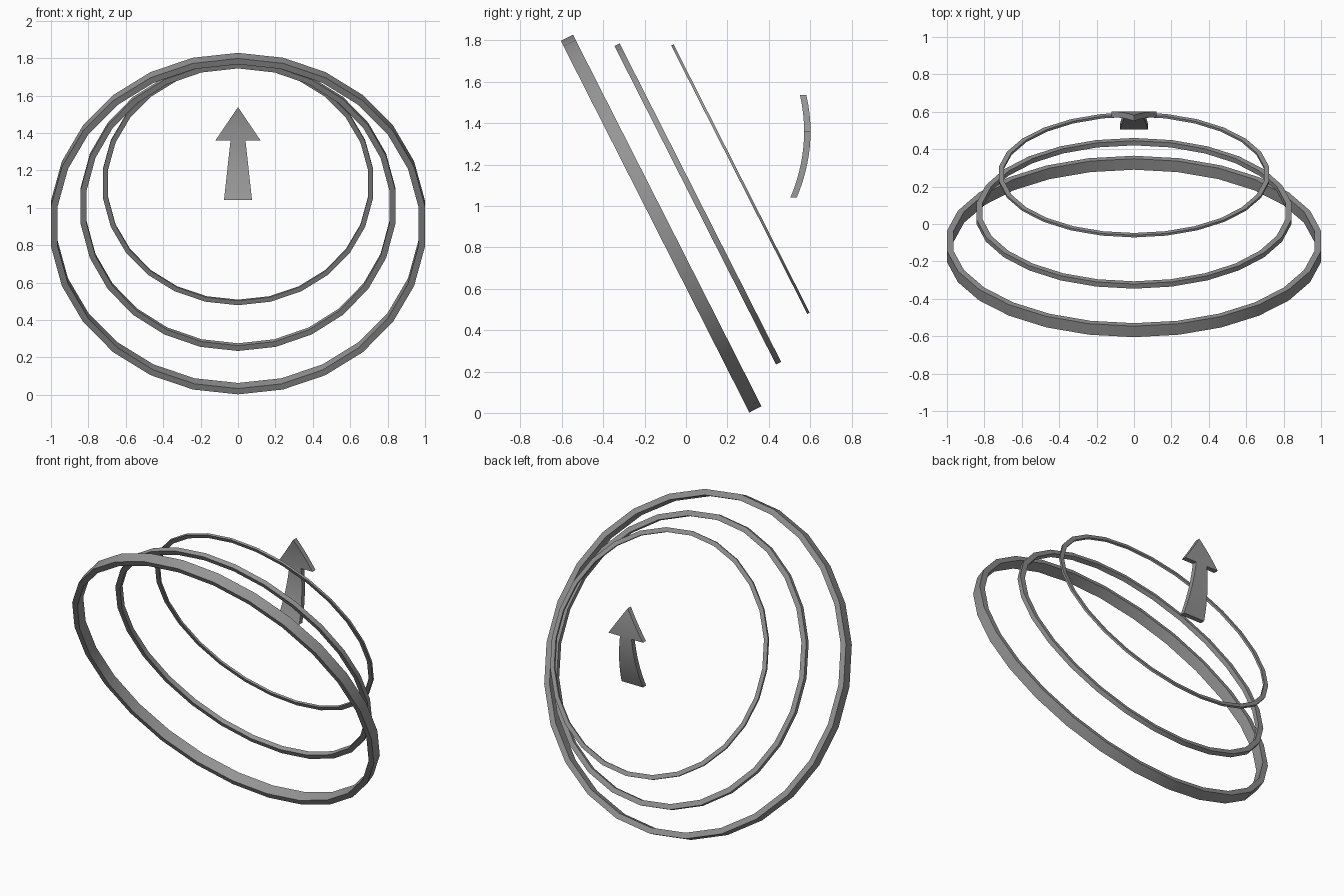
import bpy, bmesh, math
from mathutils import Matrix, Vector

if "Cube" in bpy.data.objects:
    bpy.data.objects.remove(bpy.data.objects["Cube"], do_unlink=True)

# Plain grey for every part
grey = bpy.data.materials.new("grey")
grey.use_nodes = True
grey.diffuse_color = (0.3, 0.3, 0.3, 1)
grey.node_tree.nodes["Principled BSDF"].inputs["Base Color"].default_value = (0.3, 0.3, 0.3, 1)

SEGMENTS = 26
TILT = math.radians(-63.1)   # leans the ring axis from z towards +y


def finish(name, bm):
    bmesh.ops.recalc_face_normals(bm, faces=bm.faces)
    mesh = bpy.data.meshes.new(name)
    bm.to_mesh(mesh)
    bm.free()
    mesh.materials.append(grey)
    obj = bpy.data.objects.new(name, mesh)
    bpy.context.collection.objects.link(obj)
    bpy.ops.object.select_all(action='DESELECT')
    obj.select_set(True)
    bpy.context.view_layer.objects.active = obj
    bpy.ops.object.shade_smooth_by_angle(angle=math.radians(30))
    return obj


def ring(name, centre, radius, side_radius, wall, width):
    """Flat band: a rectangular section swept round a tilted axis."""
    bm = bmesh.new()
    place = Matrix.Translation(centre) @ Matrix.Rotation(TILT, 4, 'X')
    loops = []
    for i in range(SEGMENTS):
        a = math.tau * i / SEGMENTS
        section = [(0, -1), (0, 1), (wall, 1), (wall, -1)]
        loops.append([bm.verts.new(place @ Vector((
            (side_radius - inset) * math.sin(a),
            (radius - inset) * math.cos(a),
            side * width / 2))) for inset, side in section])
    for i, loop in enumerate(loops):
        after = loops[(i + 1) % SEGMENTS]
        for j in range(4):
            k = (j + 1) % 4
            bm.faces.new((loop[j], loop[k], after[k], after[j]))
    return finish(name, bm)


def curved_strip(bm, rows, thickness=0.031):
    """Bowed plate built from (height, half width) rows."""
    def back(z):
        return 0.602 - 0.65 * (z - 1.36) ** 2
    strips = []
    for z, half in rows:
        y = back(z)
        strips.append([bm.verts.new(p) for p in (
            (-half, y - thickness, z), (half, y - thickness, z),
            (half, y, z), (-half, y, z))])
    for low, high in zip(strips, strips[1:]):
        for j in range(4):
            k = (j + 1) % 4
            bm.faces.new((low[j], low[k], high[k], high[j]))
    bm.faces.new(strips[0])
    bm.faces.new(strips[-1])


# Three nested rings
ring("large_ring", (0, -0.12, 0.915), 1.007, 1.007, 0.035, 0.066)
ring("middle_ring", (0, 0.057, 1.01), 0.863, 0.847, 0.032, 0.028)
ring("small_ring", (0, 0.263, 1.13), 0.727, 0.727, 0.027, 0.013)

# Bowed arrow pointing up: tapered shaft and triangular head
BASE, NECK, TIP = 1.04, 1.36, 1.537
STEPS = 8
arrow = bmesh.new()
curved_strip(arrow, [(BASE + (NECK - BASE) * t / STEPS, 0.075 - 0.035 * t / STEPS)
                     for t in range(STEPS + 1)])
curved_strip(arrow, [(NECK + (TIP - NECK) * t / 4, 0.12 * (1 - t / 4) + 0.0005)
                     for t in range(5)])
finish("arrow", arrow)
